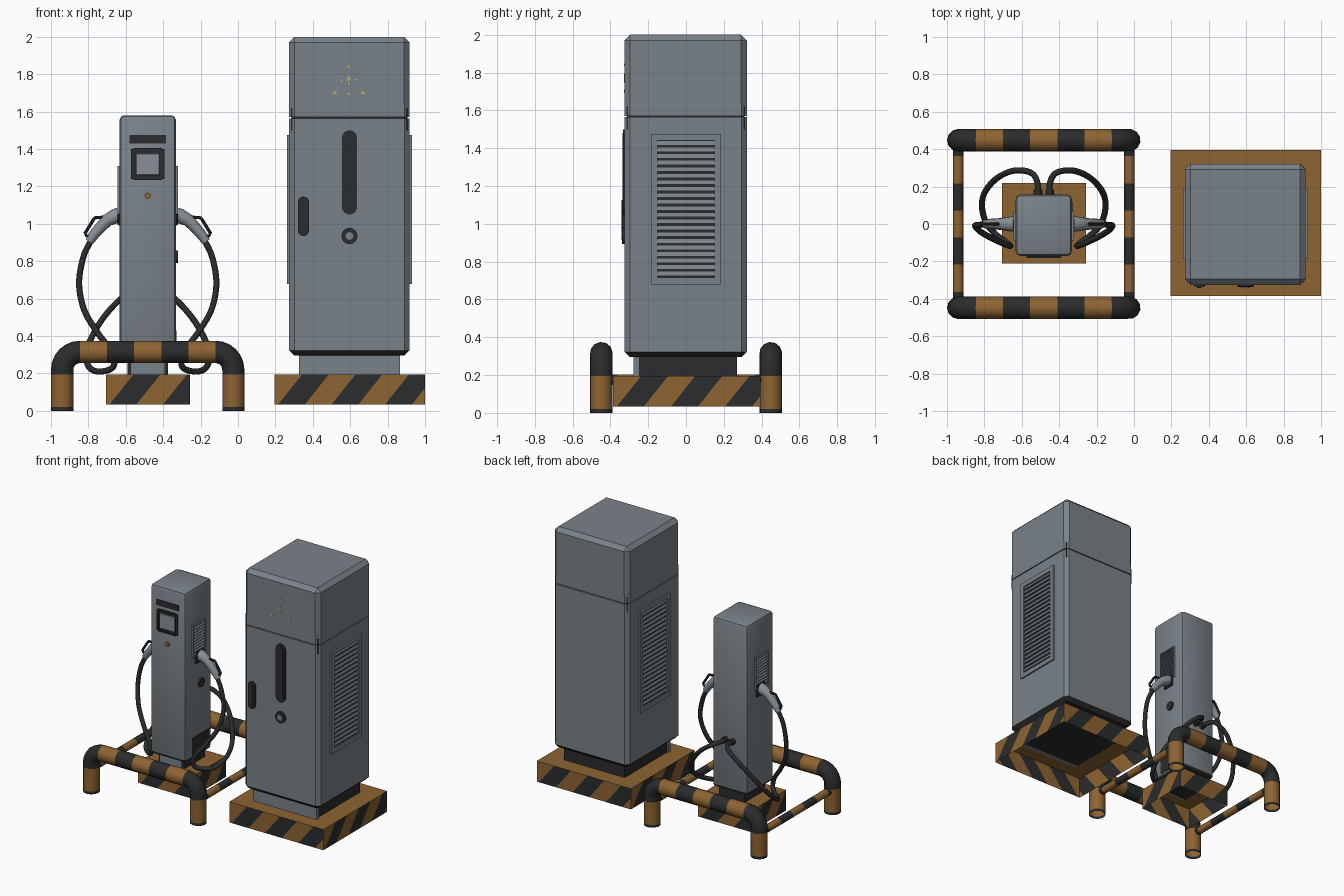
import bpy, bmesh, math
from mathutils import Vector

if "Cube" in bpy.data.objects:
    bpy.data.objects.remove(bpy.data.objects["Cube"])


def colour(name, r, g, b):
    m = bpy.data.materials.new(name)
    m.diffuse_color = (r, g, b, 1)
    m.use_nodes = True
    m.node_tree.nodes["Principled BSDF"].inputs["Base Color"].default_value = m.diffuse_color
    return m


GREY = colour("blue_grey_paint", 0.195, 0.225, 0.25)
LIGHT = colour("light_grey", 0.25, 0.28, 0.31)
BLACK = colour("black_rubber", 0.024, 0.025, 0.026)
ORANGE = colour("hazard_orange", 0.27, 0.127, 0.032)
YELLOW = colour("warning_yellow", 0.52, 0.44, 0.1)
CX = -0.4825                       # centre of the charging post


def finish(name, bm, mats, smooth=35):
    bmesh.ops.recalc_face_normals(bm, faces=bm.faces[:])
    me = bpy.data.meshes.new(name)
    bm.to_mesh(me)
    bm.free()
    for m in mats:
        me.materials.append(m)
    me.shade_smooth()
    me.set_sharp_from_angle(angle=math.radians(smooth))
    ob = bpy.data.objects.new(name, me)
    bpy.context.collection.objects.link(ob)
    return ob


def prism(bm, pts, axis, a, b):
    """Extrude a 2D outline along x (pts = y,z) or y (pts = x,z)."""
    place = (lambda p, t: (t, p[0], p[1])) if axis == 'x' else (lambda p, t: (p[0], t, p[1]))
    lo = [bm.verts.new(place(p, a)) for p in pts]
    hi = [bm.verts.new(place(p, b)) for p in pts]
    bm.faces.new(lo)
    bm.faces.new(hi[::-1])
    n = len(pts)
    for i in range(n):
        bm.faces.new((lo[i], lo[(i + 1) % n], hi[(i + 1) % n], hi[i]))


def add_box(bm, x0, x1, y0, y1, z0, z1):
    prism(bm, [(y0, z0), (y1, z0), (y1, z1), (y0, z1)], 'x', min(x0, x1), max(x0, x1))


def box(name, dims, mat, bevel=0, segs=1, dark_bottom=False):
    bm = bmesh.new()
    add_box(bm, *dims)
    if bevel:
        bmesh.ops.bevel(bm, geom=bm.edges[:], offset=bevel, segments=segs,
                        profile=0.5, affect='EDGES')
    bmesh.ops.recalc_face_normals(bm, faces=bm.faces[:])
    if dark_bottom:
        for f in bm.faces:
            f.material_index = int(f.normal.z < -0.3)
    return finish(name, bm, [mat, BLACK])


def tube(name, pts, r, mats, sides=12, seg_mat=None, caps=True):
    """Sweep a circle along a path; r may be one radius or one per point."""
    pts = [Vector(p) for p in pts]
    rad = r if isinstance(r, list) else [r] * len(pts)
    bm = bmesh.new()
    rings, prev = [], None
    for i, p in enumerate(pts):
        t = (pts[min(i + 1, len(pts) - 1)] - pts[max(i - 1, 0)]).normalized()
        if prev is None:
            u = t.orthogonal().normalized()
        else:
            u = (prev - t * prev.dot(t)).normalized()
        prev, v = u, t.cross(u)
        ang = [2 * math.pi * (k + 0.5) / sides for k in range(sides)]
        rings.append([bm.verts.new(p + rad[i] * (u * math.cos(a) + v * math.sin(a))) for a in ang])
    for i in range(len(pts) - 1):
        for k in range(sides):
            j = (k + 1) % sides
            f = bm.faces.new((rings[i][k], rings[i][j], rings[i + 1][j], rings[i + 1][k]))
            f.material_index = seg_mat[i] if seg_mat else 0
    if caps:
        bm.faces.new(rings[0])
        bm.faces.new(rings[-1])
    return finish(name, bm, mats, 40)


def spline(pts, n=7):
    p = [Vector(q) for q in pts]
    p = [2 * p[0] - p[1]] + p + [2 * p[-1] - p[-2]]
    out = []
    for a, b, c, d in zip(p, p[1:], p[2:], p[3:]):
        for k in range(n):
            t = k / n
            out.append(0.5 * (2 * b + (c - a) * t + (2 * a - 5 * b + 4 * c - d) * t * t
                              + (3 * b - a - 3 * c + d) * t ** 3))
    return out + [p[-2]]


def capsule(name, x, z0, z1, hw, y0, y1, mat):
    pts = []
    for k in range(24):
        a = math.pi * (k + 0.5) / 12
        zc = z1 - hw if math.sin(a) > 0 else z0 + hw
        pts.append((x + hw * math.cos(a), zc + hw * math.sin(a)))
    bm = bmesh.new()
    prism(bm, pts, 'y', y0, y1)
    return finish(name, bm, [mat])


def striped_base(name, x0, x1, y0, y1, z0=0.035, z1=0.195):
    """Open-bottomed plinth whose walls are cut into slanted hazard stripes."""
    bm = bmesh.new()
    c = [Vector((x0, y0, 0)), Vector((x1, y0, 0)), Vector((x1, y1, 0)), Vector((x0, y1, 0))]
    bm.faces.new([bm.verts.new((p.x, p.y, z1)) for p in c])
    half = 0.143
    for i in range(4):
        a, b = c[i], c[(i + 1) % 4]
        t = (b - a).normalized()
        quad = [bm.verts.new((p.x, p.y, z)) for p, z in ((a, z0), (b, z0), (b, z1), (a, z1))]
        faces = [bm.faces.new(quad)]
        slant = t - Vector((0, 0, 0.8))
        start = Vector((a.x, a.y, z0))
        for k in range(-2, 8):
            geom = list({e for f in faces for e in [f, *f.edges, *f.verts]})
            res = bmesh.ops.bisect_plane(bm, geom=geom, dist=1e-5,
                                         plane_co=start + t * (0.02 + k * half), plane_no=slant)
            faces = [g for g in res['geom'] if isinstance(g, bmesh.types.BMFace)]
        for f in faces:
            s = (f.calc_center_median() - start).dot(slant)
            f.material_index = int(math.floor((s - 0.02) / half) % 2 == 0)
    return finish(name, bm, [ORANGE, BLACK])


def vent(name, s, x, yc, hy, z0, z1, n, rim):
    """Louvred grille on a side face at x, facing s."""
    box(name + "_backing", (x - s * 0.005, x + s * 0.002, yc - hy, yc + hy, z0, z1), BLACK)
    bm = bmesh.new()
    h = (z1 - z0) / n
    for k in range(n):
        z = z0 + k * h
        tri = [(x + s * 0.001, z + h), (x + s * 0.009, z + 0.35 * h), (x + s * 0.001, z + 0.35 * h)]
        prism(bm, tri, 'y', yc - hy, yc + hy)
    finish(name + "_slats", bm, [GREY])
    bm = bmesh.new()
    xa, xb = x - s * 0.003, x + s * 0.012
    for sg in (-1, 1):
        ye = yc + sg * hy
        add_box(bm, xa, xb, min(ye, ye + sg * rim), max(ye, ye + sg * rim), z0 - rim, z1 + rim)
    add_box(bm, xa, xb, yc - hy, yc + hy, z0 - rim, z0)
    add_box(bm, xa, xb, yc - hy, yc + hy, z1, z1 + rim)
    finish(name + "_frame", bm, [GREY])


# --- power cabinet ---
striped_base("cabinet_base", 0.195, 1.0, -0.385, 0.395)
box("cabinet_plinth", (0.335, 0.855, -0.25, 0.27, 0.19, 0.31), BLACK)
box("cabinet_plinth_front", (0.325, 0.866, -0.277, -0.245, 0.19, 0.30), GREY)
box("cabinet_body", (0.273, 0.917, -0.325, 0.322, 0.295, 1.562), GREY, 0.028, 1, True)
box("cabinet_seam", (0.285, 0.905, -0.313, 0.31, 1.5, 1.62), BLACK)
box("cabinet_top", (0.273, 0.917, -0.325, 0.322, 1.57, 2.0), GREY, 0.03)
# fill the chamfer where the two halves meet so only a fine seam is left
for nm, za, zb in (("cabinet_body_rim", 1.5, 1.564), ("cabinet_top_rim", 1.571, 1.64)):
    bm = bmesh.new()
    e, x0, x1, y0, y1 = 0.028, 0.273, 0.917, -0.325, 0.322
    ring = [(x0 + e, y0), (x1 - e, y0), (x1, y0 + e), (x1, y1 - e),
            (x1 - e, y1), (x0 + e, y1), (x0, y1 - e), (x0, y0 + e)]
    f = bm.faces.new([bm.verts.new((x, y, za)) for x, y in ring])
    up = bmesh.ops.extrude_face_region(bm, geom=[f])['geom']
    bmesh.ops.translate(bm, vec=(0, 0, zb - za),
                        verts=[v for v in up if isinstance(v, bmesh.types.BMVert)])
    finish(nm, bm, [GREY])
for s, side, x in ((-1, "left", 0.273), (1, "right", 0.917)):
    vent("cabinet_vent_" + side, s, x, 0, 0.15, 0.715, 1.44, 21, 0.036)

# door furniture
capsule("door_handle", 0.35, 0.935, 1.145, 0.03, -0.335, -0.32, BLACK)
capsule("door_handle_grip", 0.35, 0.955, 1.125, 0.012, -0.341, -0.33, BLACK)
capsule("door_slot", 0.596, 1.05, 1.50, 0.041, -0.333, -0.32, BLACK)
capsule("door_slot_inner", 0.596, 1.07, 1.48, 0.026, -0.337, -0.33, BLACK)
capsule("door_lock", 0.596, 0.892, 0.978, 0.042, -0.338, -0.32, BLACK)
capsule("door_lock_core", 0.596, 0.914, 0.956, 0.021, -0.342, -0.33, GREY)

# worn warning triangle: small flakes of paint
bm = bmesh.new()
for dx, z, w, h in ((0, 1.835, .013, .014), (0, 1.765, .013, .03), (0, 1.745, .006, .02),
                    (-.075, 1.695, .014, .016), (.075, 1.695, .014, .016),
                    (0, 1.692, .012, .012), (-.04, 1.76, .007, .012), (.035, 1.77, .006, .01)):
    x = 0.593 + dx
    prism(bm, [(x - w, z), (x + w, z), (x, z + h)], 'y', -0.327, -0.324)
finish("warning_mark", bm, [YELLOW])

# --- charging post ---
striped_base("post_base", -0.706, -0.257, -0.212, 0.22)
box("post_plinth", (-0.59, -0.375, -0.12, 0.13, 0.19, 0.29), BLACK)
box("post_plinth_front", (-0.575, -0.39, -0.135, -0.115, 0.19, 0.28), GREY)
box("post_body", (CX - 0.15, CX + 0.15, -0.17, 0.157, 0.265, 1.58), GREY, 0.024, 2, True)
box("card_slot", (CX - 0.097, CX + 0.097, -0.174, -0.16, 1.43, 1.475), BLACK)
box("screen_surround", (CX - 0.09, CX + 0.09, -0.173, -0.16, 1.24, 1.40), BLACK)
box("screen", (CX - 0.066, CX + 0.066, -0.176, -0.165, 1.258, 1.378), LIGHT, 0.005)
bm = bmesh.new()
for sg in (-1, 1):
    add_box(bm, CX + sg * 0.082 - 0.008, CX + sg * 0.082 + 0.008, -0.181, -0.165, 1.24, 1.40)
    add_box(bm, CX - 0.075, CX + 0.075, -0.181, -0.165, 1.314 + sg * 0.08, 1.326 + sg * 0.08)
finish("screen_frame", bm, [BLACK])
tube("start_button", [(CX, -0.16, 1.15), (CX, -0.183, 1.15)], 0.017, [ORANGE])
tube("side_lock", [(CX + 0.14, 0.02, 0.825), (CX + 0.162, 0.02, 0.825)], 0.034, [BLACK], 16)
box("side_lower_plate", (CX + 0.145, CX + 0.153, -0.09, 0.12, 0.30, 0.43), BLACK)

# charging guns and hoses, mirrored about the post
for s, side in ((-1, "left"), (1, "right")):
    P = lambda d, y, z: (CX + s * d, y, z)
    vent("post_vent_" + side, s, CX + s * 0.15, -0.01, 0.07, 1.06, 1.30, 11, 0.008)
    box("holster_" + side, (CX + s * 0.14, CX + s * 0.163, -0.05, 0.05, 0.99, 1.095), BLACK, 0.008)
    tube("gun_" + side, [P(.155, 0, 1.045), P(.175, 0, 1.04), P(.215, 0, 1.02), P(.25, 0, 0.985),
                         P(.285, 0, .945), P(.312, 0, .905)],
         [.042, .04, .034, .03, .028, .023], [LIGHT])
    tube("gun_guard_" + side, [P(.20, 0, 1.03), P(.235, 0, 1.036), P(.283, 0, 1.032), P(.292, 0, 1.02),
                               P(.335, 0, .95), P(.33, 0, .937), P(.29, 0, .93)],
         0.009, [BLACK], 8)
    hose = [P(.30, 0, .92), P(.345, -.005, .82), P(.367, -.01, .68), P(.34, -.04, .54),
            P(.27, -.08, .42), P(.19, -.115, .31), P(.185, -.11, .235), P(.25, -.06, .21),
            P(.305, 0, .225), P(.33, .09, .28), P(.315, .17, .36), P(.25, .245, .48),
            P(.16, .285, .585), P(.07, .275, .65), P(.035, .225, .66), P(.031, .15, .66)]
    tube("hose_" + side, spline(hose), 0.0165, [BLACK], 10)
    tube("hose_collar_" + side, [P(.031, .15, .66), P(.031, .185, .66)], 0.023, [BLACK])

# --- crash barrier ---
HALF, R, TOP = 0.4575, 0.095, 0.315
profile = [(-HALF, 0), (-HALF, 0.02), (-HALF, 0.195)]
profile += [(-HALF + R - R * math.cos(a), TOP - R + R * math.sin(a))
            for a in [math.pi / 12 * k for k in range(7)]]
profile += [(-0.2175, TOP), (-0.0725, TOP)]
profile += [(-d, z) for d, z in profile[::-1]]
bands = [1, 0] + [1] * 7 + [0, 1]          # black foot, orange leg, black bend, bands
bands = bands + [0] + bands[::-1]
bands[11] = 0
for s, side in ((-1, "front"), (1, "back")):
    tube("barrier_" + side, [(CX + d, s * 0.448, z) for d, z in profile], 0.06,
         [ORANGE, BLACK], 12, bands, caps=False)
for s, side in ((-1, "left"), (1, "right")):
    ys = [-0.42, -0.3625, -0.2175, -0.0725, 0.0725, 0.2175, 0.3625, 0.42]
    tube("barrier_side_bar_" + side, [(CX + s * HALF, y, 0.175) for y in ys], 0.028,
         [ORANGE, BLACK], 12, [1, 0, 1, 0, 1, 0, 1], caps=False)
